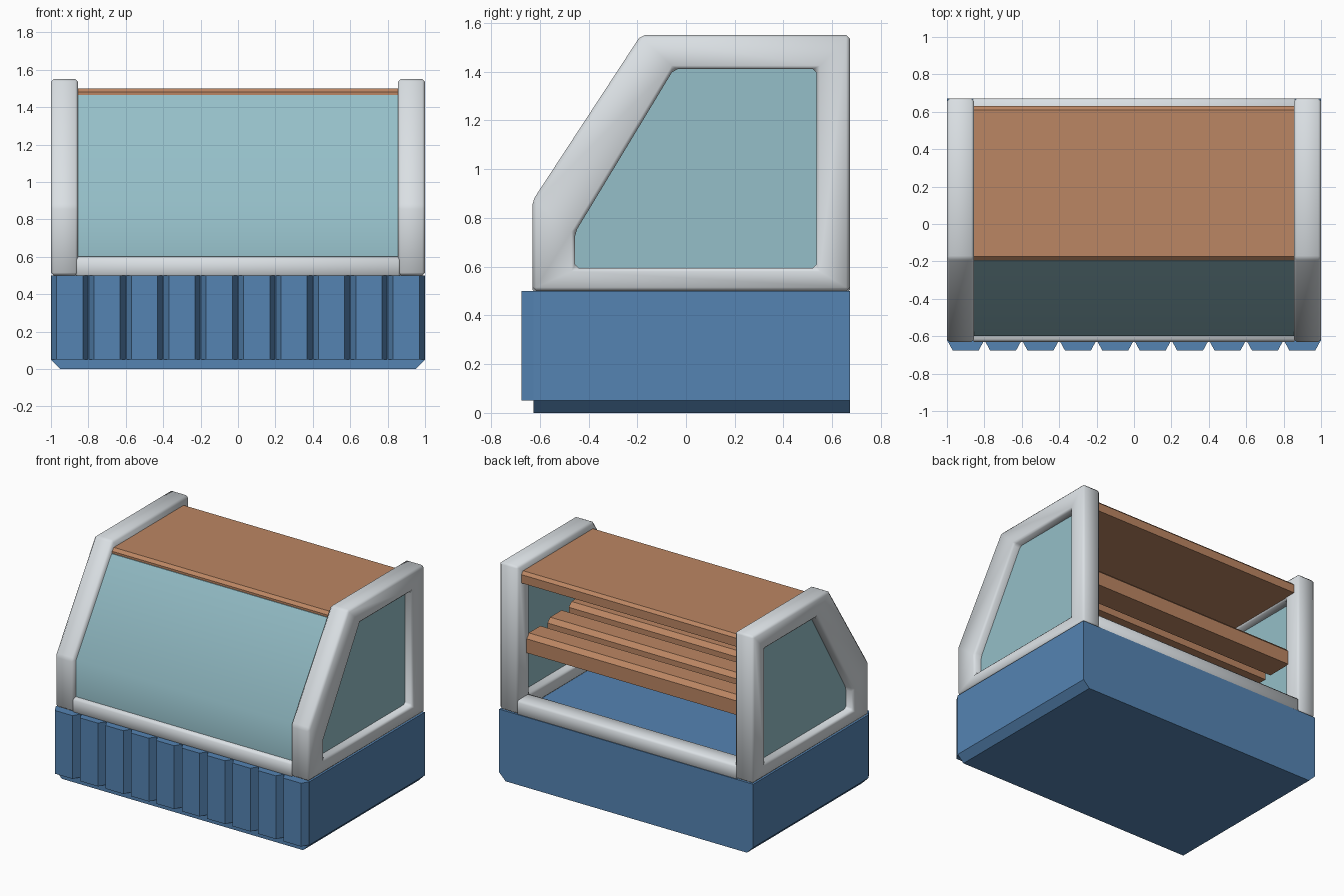
import bpy, bmesh, math

if "Cube" in bpy.data.objects:
    bpy.data.objects.remove(bpy.data.objects["Cube"])


def mat(name, r, g, b):
    m = bpy.data.materials.new(name)
    m.diffuse_color = (r, g, b, 1)
    m.use_nodes = True
    m.node_tree.nodes["Principled BSDF"].inputs["Base Color"].default_value = m.diffuse_color
    return m


BLUE = mat("blue", 0.09, 0.23, 0.45)
GREY = mat("light grey", 0.70, 0.74, 0.77)
GLASS = mat("pale teal glass", 0.30, 0.52, 0.58)
WOOD = mat("wood", 0.50, 0.24, 0.125)


def finish(bm, name, material, bevel=0.0, smooth=0):
    bmesh.ops.recalc_face_normals(bm, faces=bm.faces)
    if bevel:
        edges = [e for e in bm.edges if len(e.link_faces) == 2 and e.calc_face_angle() > 0.4]
        bmesh.ops.bevel(bm, geom=edges, offset=bevel, offset_type='OFFSET',
                        segments=1, affect='EDGES', profile=0.5)
    me = bpy.data.meshes.new(name)
    bm.to_mesh(me)
    bm.free()
    me.materials.append(material)
    ob = bpy.data.objects.new(name, me)
    bpy.context.collection.objects.link(ob)
    if smooth:
        bpy.ops.object.select_all(action='DESELECT')
        ob.select_set(True)
        bpy.context.view_layer.objects.active = ob
        bpy.ops.object.shade_smooth_by_angle(angle=math.radians(smooth))
    return ob


def place(axis, p, d):
    return {'x': (d, p[0], p[1]), 'y': (p[0], d, p[1]), 'z': (p[0], p[1], d)}[axis]


def prism(name, pts, axis, a, b, material, bevel=0.0, smooth=0, hole=None):
    """Extrude a profile along an axis from a to b, with an optional matching hole."""
    bm = bmesh.new()
    n = len(pts)
    loops = []
    for ring in [pts] + ([hole] if hole else []):
        lo = [bm.verts.new(place(axis, p, a)) for p in ring]
        hi = [bm.verts.new(place(axis, p, b)) for p in ring]
        for i in range(n):
            j = (i + 1) % n
            bm.faces.new((lo[i], lo[j], hi[j], hi[i]))
        loops.append((lo, hi))
    for side in (0, 1):
        if hole:
            o, h = loops[0][side], loops[1][side]
            for i in range(n):
                j = (i + 1) % n
                bm.faces.new((o[i], o[j], h[j], h[i]))
        else:
            bm.faces.new(loops[0][side])
    return finish(bm, name, material, bevel, smooth)


def box(name, x0, x1, y0, y1, z0, z1, material, bevel=0.0, smooth=0):
    return prism(name, [(x0, y0), (x1, y0), (x1, y1), (x0, y1)], 'z', z0, z1,
                 material, bevel, smooth)


# Base cabinet with chamfered lower side edges
prism("base", [(-0.95, 0), (0.95, 0), (1, 0.05), (1, 0.5), (-1, 0.5), (-1, 0.05)],
      'y', -0.625, 0.672, BLUE)

# Ribbed front cladding
for i in range(10):
    c = -0.9 + 0.2 * i
    prism(f"front_rib_{i + 1}",
          [(c - 0.1, -0.62), (c - 0.07, -0.675), (c + 0.07, -0.675), (c + 0.1, -0.62)],
          'z', 0.05, 0.5, BLUE)

# Side frames and their panes
outer = [(-0.63, 0.5), (-0.63, 0.87), (-0.185, 1.55), (0.672, 1.55), (0.672, 0.5)]
inner = [(-0.455, 0.595), (-0.455, 0.74), (-0.05, 1.41), (0.535, 1.41), (0.535, 0.595)]
for s, side in ((-1, "left"), (1, "right")):
    prism(f"{side}_frame", outer, 'x', s * 0.855, s * 1.0, GREY, 0.015, 50, inner)
    prism(f"{side}_pane", inner, 'x', s * 0.92, s * 0.94, GLASS)

# Front and back bottom rails
box("front_rail", -0.87, 0.87, -0.63, -0.46, 0.49, 0.6, GREY, 0.015, 50)
box("back_rail", -0.87, 0.87, 0.535, 0.672, 0.49, 0.6, GREY, 0.015, 50)

# Bent front glass
prism("front_glass", [(-0.6, 0.58), (-0.6, 0.86), (-0.2, 1.465),
                      (-0.178, 1.465), (-0.58, 0.855), (-0.58, 0.58)],
      'x', -0.86, 0.86, GLASS, 0, 50)

# Wooden top with bevelled front and back edges
prism("top_board", [(-0.195, 1.42), (-0.195, 1.48), (-0.175, 1.5), (0.61, 1.5),
                    (0.63, 1.48), (0.63, 1.42)], 'x', -0.86, 0.86, WOOD)

# Inner shelf made of three slats
for i in range(3):
    y1 = 0.57 - 0.24 * i
    y0 = y1 - 0.19
    z0, z1 = 0.90 - 0.01 * i, 1.03 + 0.02 * i
    prism(f"shelf_slat_{i + 1}", [(y0, z0), (y1, z0), (y1, z1 - 0.03), (y1 - 0.03, z1),
                                  (y0 + 0.03, z1), (y0, z1 - 0.03)],
          'x', -0.86, 0.86, WOOD)
